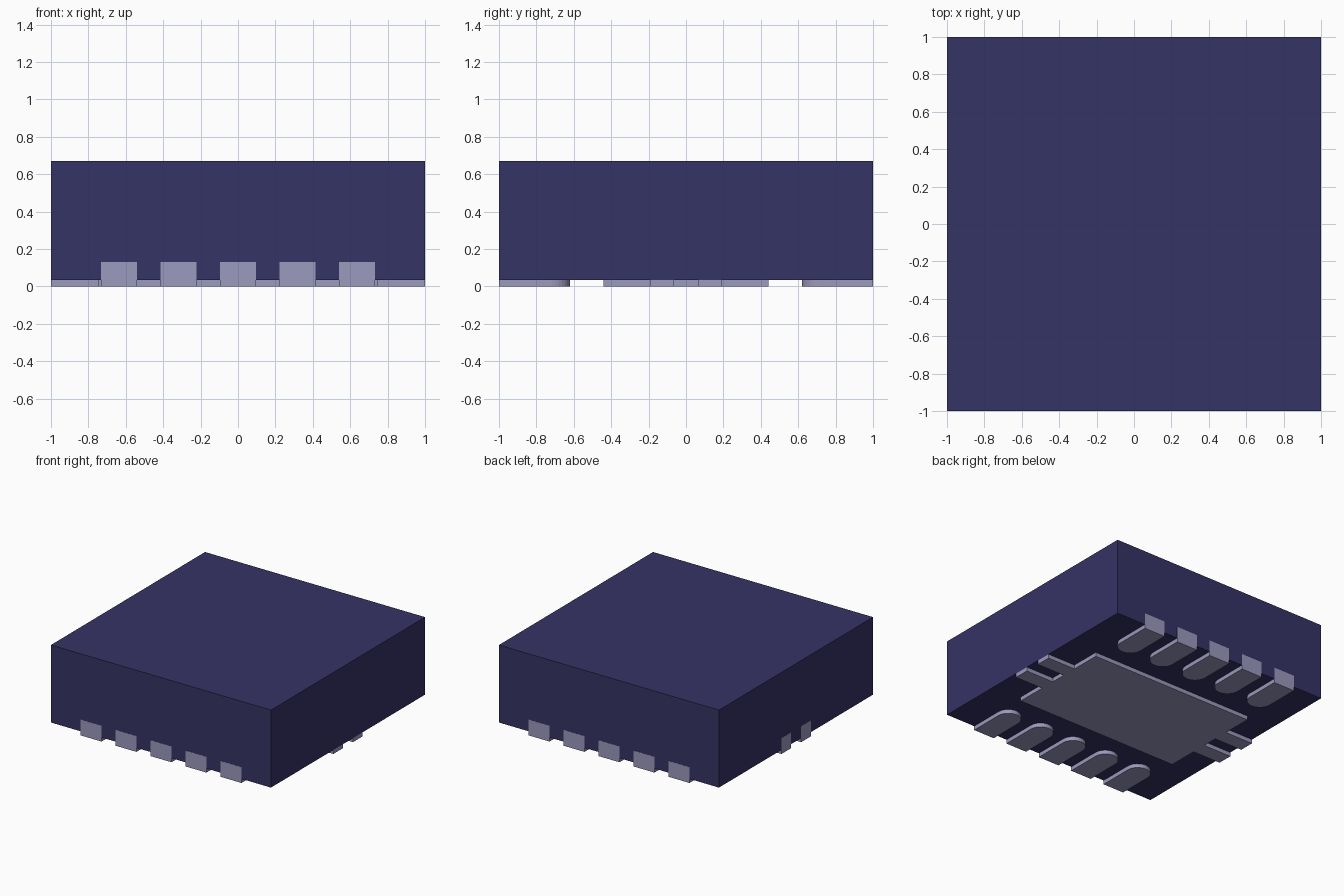
import bpy, bmesh, math

cube = bpy.data.objects.get("Cube")
if cube:
    bpy.data.objects.remove(cube, do_unlink=True)

PAD_H = 0.033     # pad thickness, also the gap under the body
TAB_H = 0.13      # height of the metal exposed on the side walls
TOP = 0.67
PROUD = 0.001     # exposed metal sits just proud of the body


def material(name, rgb):
    m = bpy.data.materials.new(name)
    m.use_nodes = True
    m.diffuse_color = (*rgb, 1)
    m.node_tree.nodes["Principled BSDF"].inputs["Base Color"].default_value = (*rgb, 1)
    return m


def prism(name, outline, z0, z1, mat):
    """Extrude a flat outline from z0 up to z1."""
    bm = bmesh.new()
    face = bm.faces.new([bm.verts.new((x, y, z0)) for x, y in outline])
    new = bmesh.ops.extrude_face_region(bm, geom=[face])["geom"]
    bmesh.ops.translate(bm, vec=(0, 0, z1 - z0),
                        verts=[v for v in new if isinstance(v, bmesh.types.BMVert)])
    bmesh.ops.recalc_face_normals(bm, faces=bm.faces)
    mesh = bpy.data.meshes.new(name)
    bm.to_mesh(mesh)
    bm.free()
    mesh.materials.append(mat)
    obj = bpy.data.objects.new(name, mesh)
    bpy.context.collection.objects.link(obj)
    return obj


def rect(x0, x1, y0, y1):
    return [(x0, y0), (x1, y0), (x1, y1), (x0, y1)]


body_mat = material("dark blue plastic", (0.036, 0.033, 0.13))
metal = material("pale metal", (0.33, 0.32, 0.51))

# Moulded body
prism("body", rect(-1, 1, -1, 1), PAD_H, TOP, body_mat)

# Terminals: round-ended pads below, with a contact up each wall
half, tip = 0.096, 0.62
for side, label in ((-1, "front"), (1, "back")):
    edge = side * (1 + PROUD)
    for i in range(5):
        cx = (i - 2) * 0.318
        arc = [math.pi * k / 16 for k in range(17)]
        outline = [(cx + half * math.cos(a), side * (tip + half - half * math.sin(a)))
                   for a in arc]
        outline += [(cx - half, edge), (cx + half, edge)]
        prism(f"{label}_pad_{i + 1}", outline, 0, PAD_H, metal)
        prism(f"{label}_contact_{i + 1}",
              rect(cx - half, cx + half, side * 0.97, edge), 0, TAB_H, metal)

# Central heat pad with two tie tabs on each side, as one outline
px, py, t0, t1 = 0.745, 0.44, 0.064, 0.19
right_edge = [(px, -py), (px, -t1), (1, -t1), (1, -t0), (px, -t0),
              (px, t0), (1, t0), (1, t1), (px, t1), (px, py)]
prism("heat_pad", right_edge + [(-x, -y) for x, y in right_edge], 0, PAD_H, metal)

# Tie bar ends: proud on one wall, just buried on the other
for side, label, out in ((-1, "right", 1 + PROUD), (1, "left", 1 - PROUD)):
    for s, where in ((-1, "front"), (1, "back")):
        prism(f"{label}_{where}_tie_end",
              rect(side * 0.97, side * out, s * t0, s * t1), 0, TAB_H, metal)
